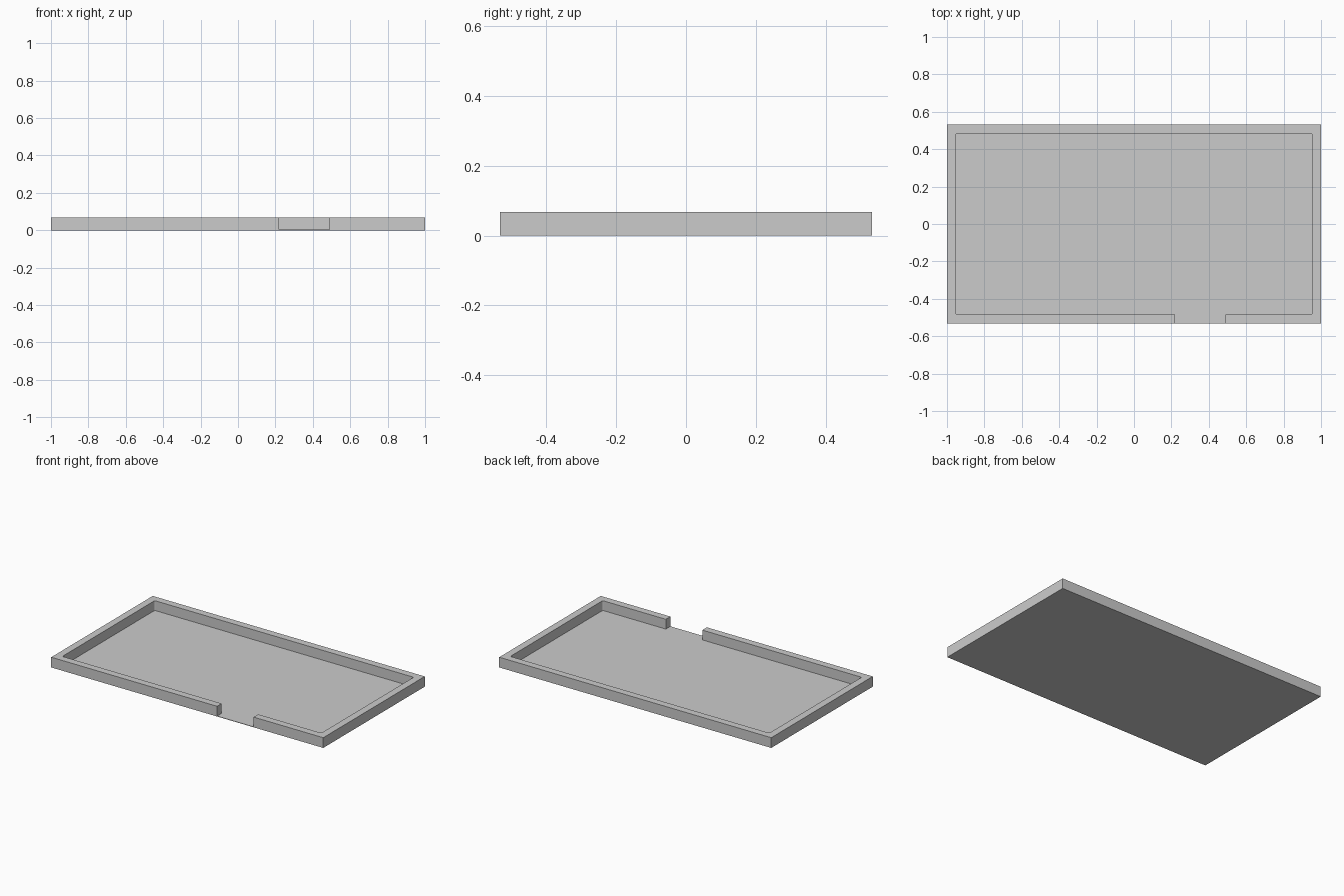
import bpy, bmesh, math

if "Cube" in bpy.data.objects:
    bpy.data.objects.remove(bpy.data.objects["Cube"])

W, D, H = 1.0, 0.533, 0.068      # half width, half depth, height
T, FLOOR = 0.048, 0.003          # wall and floor thickness
GAP = (0.22, 0.488)              # opening in the front wall
R = 0.01                         # inner corner radius


def prism(name, outline, z0, z1):
    bm = bmesh.new()
    face = bm.faces.new([bm.verts.new((x, y, z0)) for x, y in outline])
    top = bmesh.ops.extrude_face_region(bm, geom=[face])["geom"]
    verts = [v for v in top if isinstance(v, bmesh.types.BMVert)]
    bmesh.ops.translate(bm, verts=verts, vec=(0, 0, z1 - z0))
    bmesh.ops.recalc_face_normals(bm, faces=bm.faces)
    mesh = bpy.data.meshes.new(name)
    bm.to_mesh(mesh)
    bm.free()
    obj = bpy.data.objects.new(name, mesh)
    bpy.context.collection.objects.link(obj)
    return obj


def inner_corner(sx, sy, start):
    # Small fillet, swept clockwise from the start angle
    cx, cy = sx * (W - T - R), sy * (D - T - R)
    angles = [math.radians(start - 22.5 * i) for i in range(5)]
    return [(cx + R * math.cos(a), cy + R * math.sin(a)) for a in angles]


# Thin bottom sheet
prism("tray_floor", [(-W, -D), (W, -D), (W, D), (-W, D)], 0, FLOOR)

# Raised rim: outside loop, then back along the inside, open at the front
outline = [(GAP[1], -D), (W, -D), (W, D), (-W, D), (-W, -D), (GAP[0], -D),
           (GAP[0], -D + T)]
outline += inner_corner(-1, -1, 270)
outline += inner_corner(-1, 1, 180)
outline += inner_corner(1, 1, 90)
outline += inner_corner(1, -1, 0)
outline += [(GAP[1], -D + T)]
prism("tray_rim", outline, FLOOR, H)
